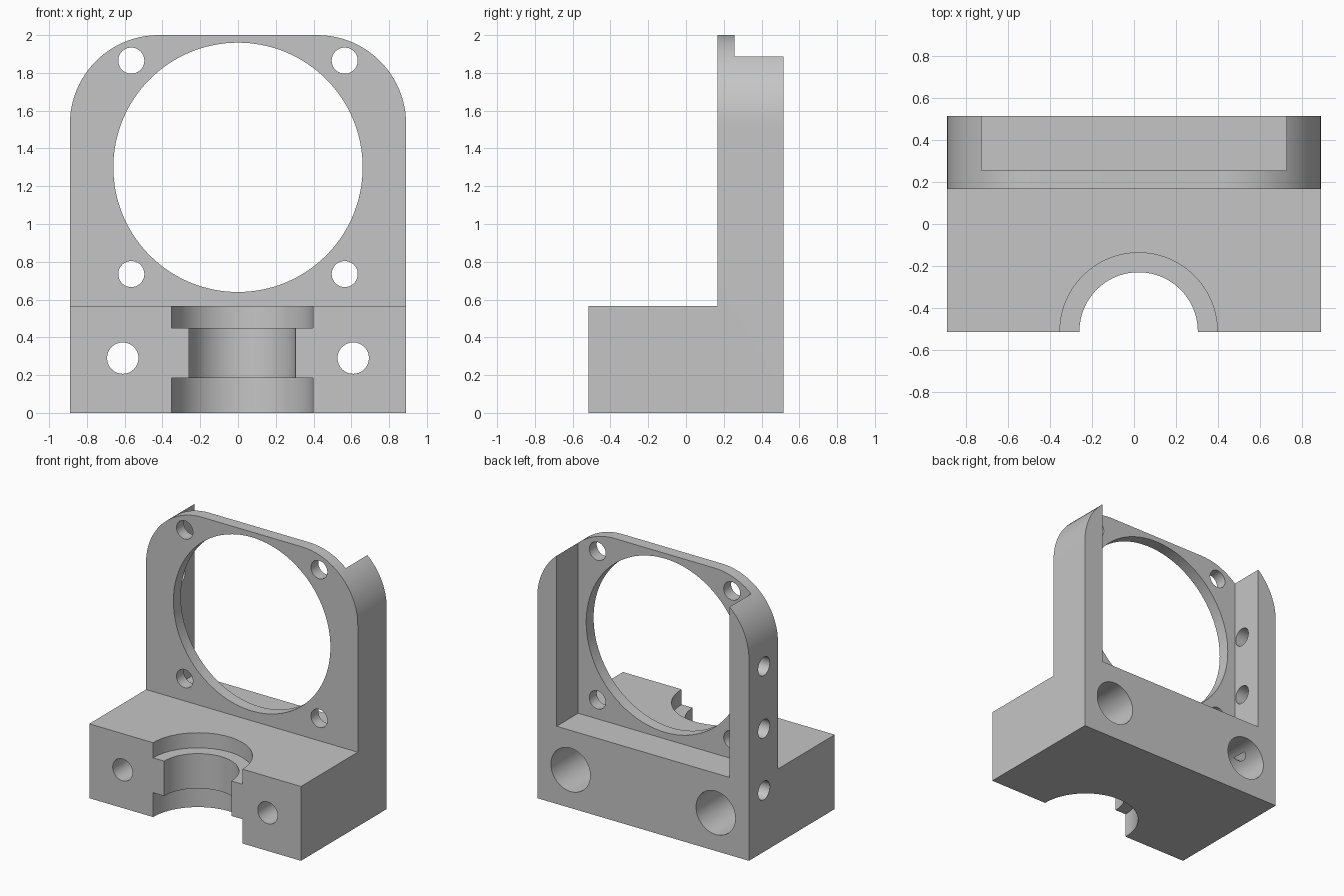
import bpy, bmesh, math
from mathutils import Matrix, Vector

cube = bpy.data.objects.get("Cube")
if cube:
    bpy.data.objects.remove(cube, do_unlink=True)

grey = bpy.data.materials.new("plain grey")
grey.use_nodes = True
grey.diffuse_color = (0.56, 0.56, 0.56, 1)
grey.node_tree.nodes["Principled BSDF"].inputs["Base Color"].default_value = grey.diffuse_color

HALF_W, HALF_D, HEIGHT = 0.89, 0.515, 2.0
CORNER = 0.47


def add_object(name, bm):
    bmesh.ops.recalc_face_normals(bm, faces=bm.faces)
    mesh = bpy.data.meshes.new(name)
    bm.to_mesh(mesh)
    bm.free()
    mesh.materials.append(grey)
    obj = bpy.data.objects.new(name, mesh)
    bpy.context.collection.objects.link(obj)
    return obj


def box(name, low, high):
    bm = bmesh.new()
    low, high = Vector(low), Vector(high)
    size = high - low
    matrix = Matrix.Translation((low + high) / 2) @ Matrix.Diagonal((*size, 1))
    bmesh.ops.create_cube(bm, size=1, matrix=matrix)
    return add_object(name, bm)


def cylinder(name, start, end, radius, segments=64):
    bm = bmesh.new()
    start, end = Vector(start), Vector(end)
    axis = end - start
    turn = axis.to_track_quat('Z', 'Y').to_matrix().to_4x4()
    bmesh.ops.create_cone(bm, cap_ends=True, segments=segments, radius1=radius,
                          radius2=radius, depth=axis.length,
                          matrix=Matrix.Translation((start + end) / 2) @ turn)
    return add_object(name, bm)


def cut(body, cutter):
    cutter.hide_render = True
    mod = body.modifiers.new("cut", 'BOOLEAN')
    mod.operation = 'DIFFERENCE'
    mod.solver = 'EXACT'
    mod.object = cutter
    bpy.context.view_layer.objects.active = body
    bpy.ops.object.modifier_apply(modifier=mod.name)
    bpy.data.objects.remove(cutter, do_unlink=True)


# Bracket body: round-topped outline extruded front to back
outline = [(-HALF_W, 0), (HALF_W, 0)]
for side, first in ((1, 0), (-1, 90)):
    for i in range(25):
        a = math.radians(first + 90 * i / 24)
        outline.append((side * (HALF_W - CORNER) + CORNER * math.cos(a),
                        HEIGHT - CORNER + CORNER * math.sin(a)))
bm = bmesh.new()
face = bm.faces.new([bm.verts.new((x, -HALF_D, z)) for x, z in outline])
solid = bmesh.ops.extrude_face_region(bm, geom=[face])
bmesh.ops.translate(bm, vec=(0, 2 * HALF_D, 0),
                    verts=[v for v in solid["geom"] if isinstance(v, bmesh.types.BMVert)])
bracket = add_object("fan_mount_bracket", bm)

# Step above the clamp block, and pocket between the side walls
cut(bracket, box("step_cutter", (-1.2, -1, 0.565), (1.2, 0.167, 2.3)))
cut(bracket, box("pocket_cutter", (-0.727, 0.256, 0.59), (0.727, 1, 2.3)))

# Large airflow opening and four corner screw holes
cut(bracket, cylinder("opening_cutter", (0, 0, 1.3), (0, 0.4, 1.3), 0.66, 128))
for x in (-0.565, 0.565):
    for z in (0.735, 1.865):
        cut(bracket, cylinder("screw_cutter", (x, 0.1, z), (x, 0.4, z), 0.069, 48))

# Stepped half-round clamp groove, slightly off centre
for low, high, radius in ((-0.1, 0.7, 0.282), (-0.1, 0.185, 0.375), (0.45, 0.7, 0.375)):
    cut(bracket, cylinder("groove_cutter", (0.022, -0.512, low), (0.022, -0.512, high), radius, 96))

# Clamp bolt holes with deep rear counterbores
for x in (-0.61, 0.61):
    cut(bracket, cylinder("bolt_cutter", (x, -0.7, 0.29), (x, 0.7, 0.29), 0.083))
    cut(bracket, cylinder("counterbore_cutter", (x, -0.2, 0.29), (x, 0.7, 0.29), 0.165))

# Three mounting holes in the right wall only
for z in (0.466, 0.935, 1.41):
    cut(bracket, cylinder("side_cutter", (-1, 0.335, z), (-0.7, 0.335, z), 0.07, 48))

# Smooth curved walls, crisp edges
bpy.ops.object.select_all(action='DESELECT')
bracket.select_set(True)
bpy.context.view_layer.objects.active = bracket
bpy.ops.object.shade_smooth_by_angle(angle=math.radians(30))
